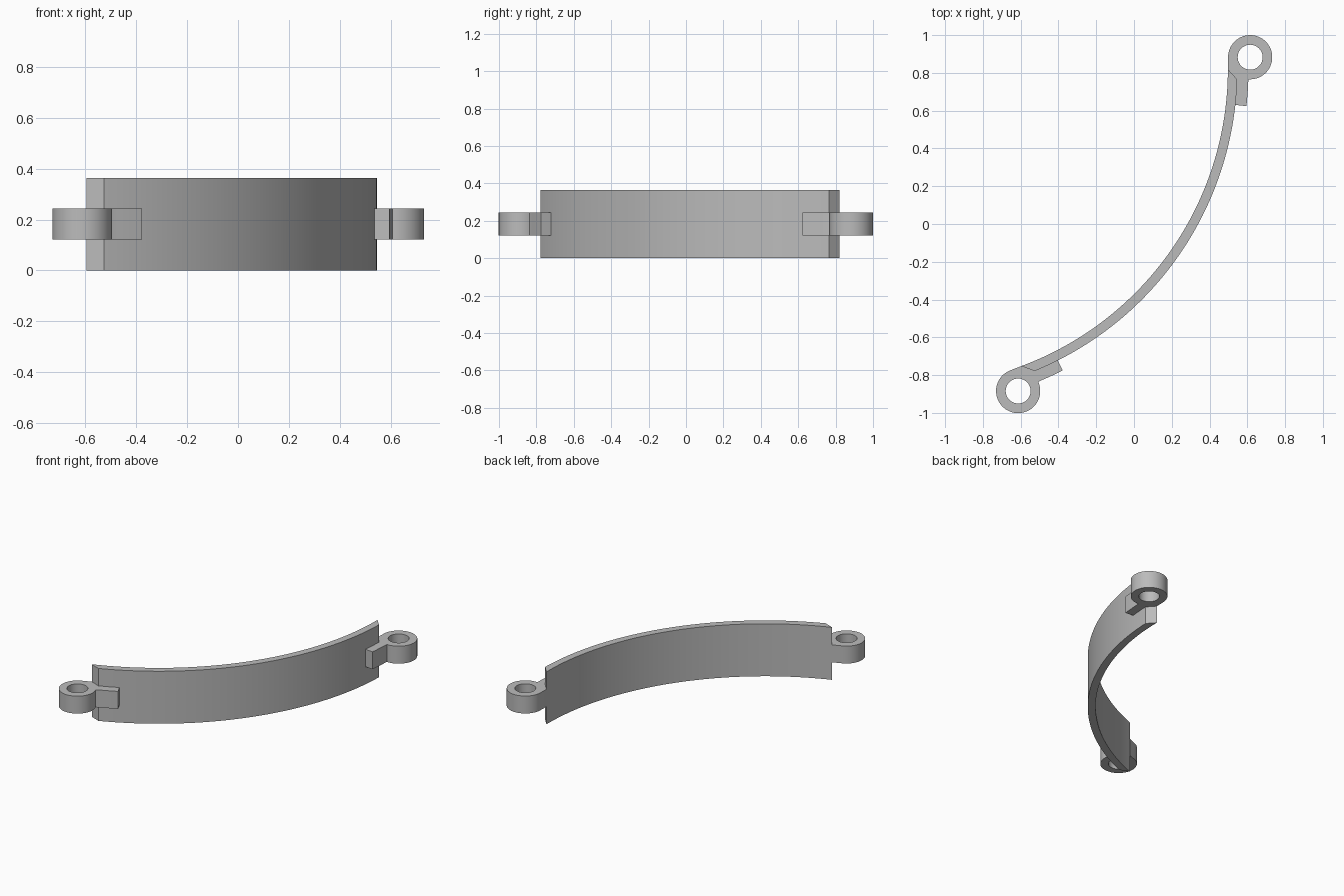
import bpy
from math import cos, sin, radians
from mathutils import Vector

cube = bpy.data.objects.get("Cube")
if cube:
    bpy.data.objects.remove(cube, do_unlink=True)

grey = bpy.data.materials.new("plain grey")
grey.use_nodes = True
colour = (0.5, 0.5, 0.5, 1)
grey.diffuse_color = colour
grey.node_tree.nodes["Principled BSDF"].inputs["Base Color"].default_value = colour

# Shared layout: the part is symmetric about a line at MID degrees through the origin
MID = -34.8
AXIS = Vector((-sin(radians(MID)), cos(radians(MID))))
BEND = Vector((-1.18, 0.82))
INNER, OUTER, ARM = 1.677, 1.727, 1.786
RING = Vector((0.615, 0.883))
RING_R, HOLE_R = 0.117, 0.066


def arc(centre, radius, start, end, steps):
    angles = [radians(start + (end - start) * i / steps) for i in range(steps + 1)]
    return [centre + radius * Vector((cos(a), sin(a))) for a in angles]


def mirror(points):
    return [p - 2 * p.dot(AXIS) * AXIS for p in points]


def prism(name, outlines, bottom, top):
    """Filled flat outlines (the later ones are holes) raised from bottom to top."""
    curve = bpy.data.curves.new(name, "CURVE")
    curve.dimensions = "2D"
    curve.fill_mode = "BOTH"
    curve.extrude = (top - bottom) / 2
    for points in outlines:
        spline = curve.splines.new("POLY")
        spline.points.add(len(points) - 1)
        for target, p in zip(spline.points, points):
            target.co = (p.x, p.y, 0, 1)
        spline.use_cyclic_u = True
    curve.materials.append(grey)
    obj = bpy.data.objects.new(name, curve)
    obj.location.z = (top + bottom) / 2
    bpy.context.collection.objects.link(obj)
    bpy.ops.object.select_all(action="DESELECT")
    obj.select_set(True)
    bpy.context.view_layer.objects.active = obj
    bpy.ops.object.convert(target="MESH")
    bpy.ops.object.shade_smooth_by_angle(angle=radians(30))


# Curved plate with slanted ends
CUT = -1.82
plate = arc(BEND, INNER, 0, 2 * MID, 56) + arc(BEND, OUTER, 2 * MID - CUT, CUT, 56)
prism("curved_plate", [plate], 0, 0.364)

# Hinge eye with a short arm lapped on the outside of the plate
eye = arc(RING, RING_R, 180, -94, 48)
arm = arc(BEND, ARM, -2.2, -6.3, 6) + arc(BEND, OUTER - 0.008, -6.3, CUT, 6)
arm += arc(BEND, INNER, 0, 0, 1)[:1]
bracket = [eye + arm, arc(RING, HOLE_R, 0, 352.5, 47)]
prism("back_hinge_eye", bracket, 0.122, 0.243)
prism("front_hinge_eye", [mirror(points) for points in bracket], 0.122, 0.243)
